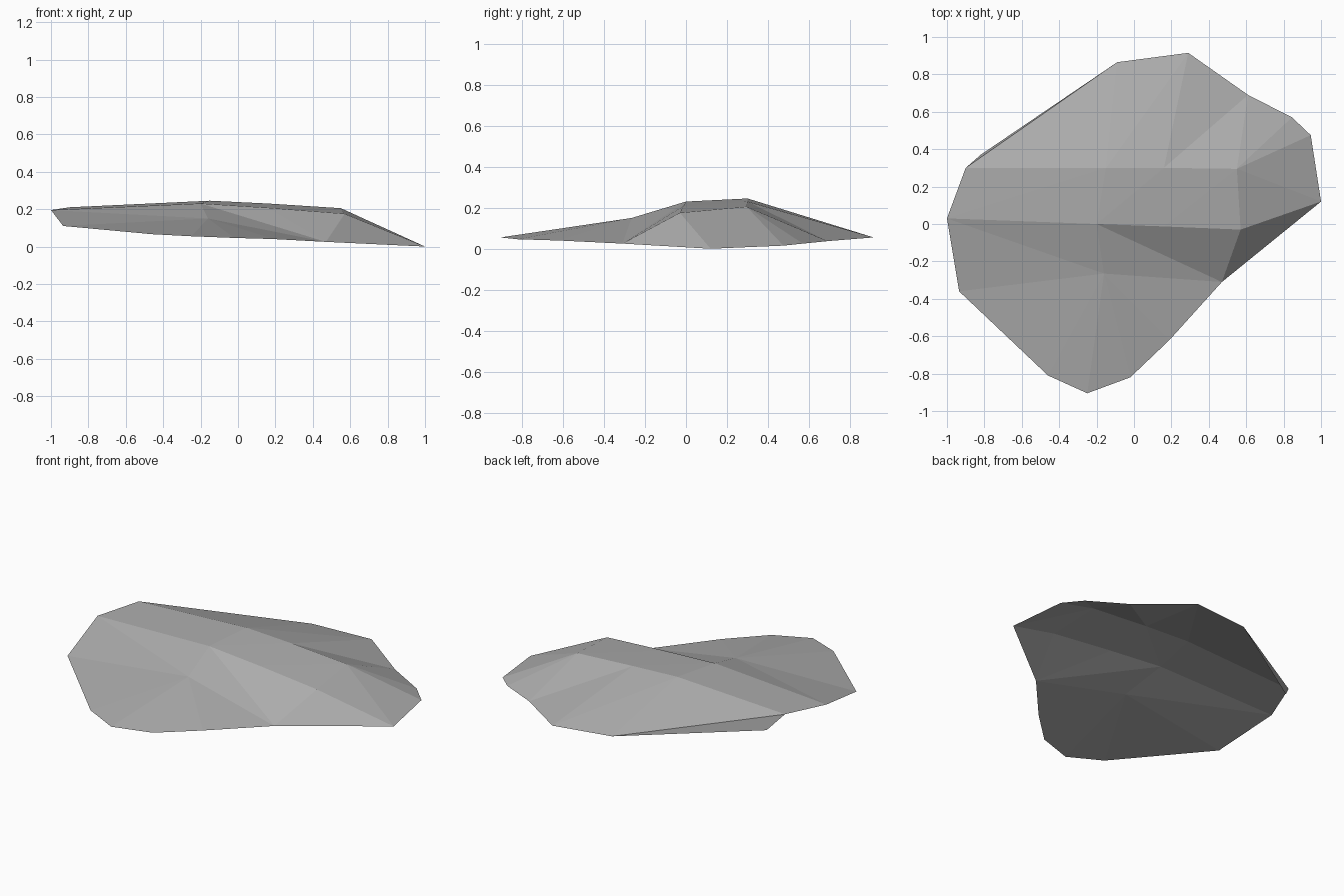
import bpy
import bmesh

default_cube = bpy.data.objects.get("Cube")
if default_cube:
    bpy.data.objects.remove(default_cube, do_unlink=True)


def make_material(name, colour):
    material = bpy.data.materials.new(name)
    material.use_nodes = True
    material.diffuse_color = colour
    shader = material.node_tree.nodes["Principled BSDF"]
    shader.inputs["Base Color"].default_value = colour
    shader.inputs["Roughness"].default_value = 0.9
    return material


def add_points(mesh, prefix, coordinates):
    """Add one named line of points to the sheet."""
    return {prefix + str(i): mesh.verts.new(co) for i, co in enumerate(coordinates)}


def fan(mesh, hub, rim):
    """Join a hub point to each consecutive pair of rim points."""
    for first, second in zip(rim, rim[1:]):
        mesh.faces.new((hub, first, second))


def strip(mesh, near, far):
    """Fill the band between two matching lines, split into triangles."""
    for a, b, c, d in zip(near, near[1:], far[1:], far):
        mesh.faces.new((a, b, c))
        mesh.faces.new((a, c, d))


sheet = bmesh.new()
points = {}

# Front and back edges of the raised crown, running from right to left
points.update(add_points(sheet, "crown_front", [
    (-1, .03, .195), (-.2, 0, .23), (.16, -.013, .207), (.57, -.03, .175)]))
points.update(add_points(sheet, "crown_back", [
    (-.9, .3, .21), (-.15, .3, .245), (.16, .3, .23), (.55, .295, .205)]))

# Outer rim of the back slope, and of the left end
points.update(add_points(sheet, "back_rim", [
    (-.82, .37, .115), (-.09, .865, .07), (.29, .915, .055),
    (.61, .69, .037), (.845, .57, .025), (.945, .475, .015)]))
points.update(add_points(sheet, "left_tip", [(1, .12, 0)]))

# Outer rim of the front slope, and the hub where its facets meet
points.update(add_points(sheet, "front_rim", [
    (-.935, -.36, .11), (-.46, -.81, .066), (-.25, -.905, .055),
    (-.02, -.82, .046), (.19, -.62, .04), (.47, -.31, .025)]))
points.update(add_points(sheet, "front_hub", [(-.16, -.265, .15)]))


def line(prefix):
    return [point for name, point in points.items() if name.startswith(prefix)]


front, back = line("crown_front"), line("crown_back")
rear, lower = line("back_rim"), line("front_rim")
tip, hub = points["left_tip0"], points["front_hub0"]

# Crown band
strip(sheet, front, back)

# Back slope
fan(sheet, rear[1], [back[1], back[0], rear[0]])
strip(sheet, back[1:], rear[1:4])
fan(sheet, back[-1], rear[:2:-1])

# Left end
fan(sheet, tip, [lower[-1], front[-1], back[-1], rear[-1]])

# Front slope
fan(sheet, hub, [front[0]] + lower)
sheet.faces.new((hub, front[1], front[0]))
fan(sheet, lower[-1], [hub] + front[1:])

# Face every facet upward
sheet.normal_update()
for face in sheet.faces:
    if face.normal.z < 0:
        face.normal_flip()

mesh_data = bpy.data.meshes.new("rock_slab")
sheet.to_mesh(mesh_data)
sheet.free()
mesh_data.materials.append(make_material("stone grey", (.42, .42, .42, 1)))
rock_slab = bpy.data.objects.new("rock_slab", mesh_data)
bpy.context.collection.objects.link(rock_slab)
